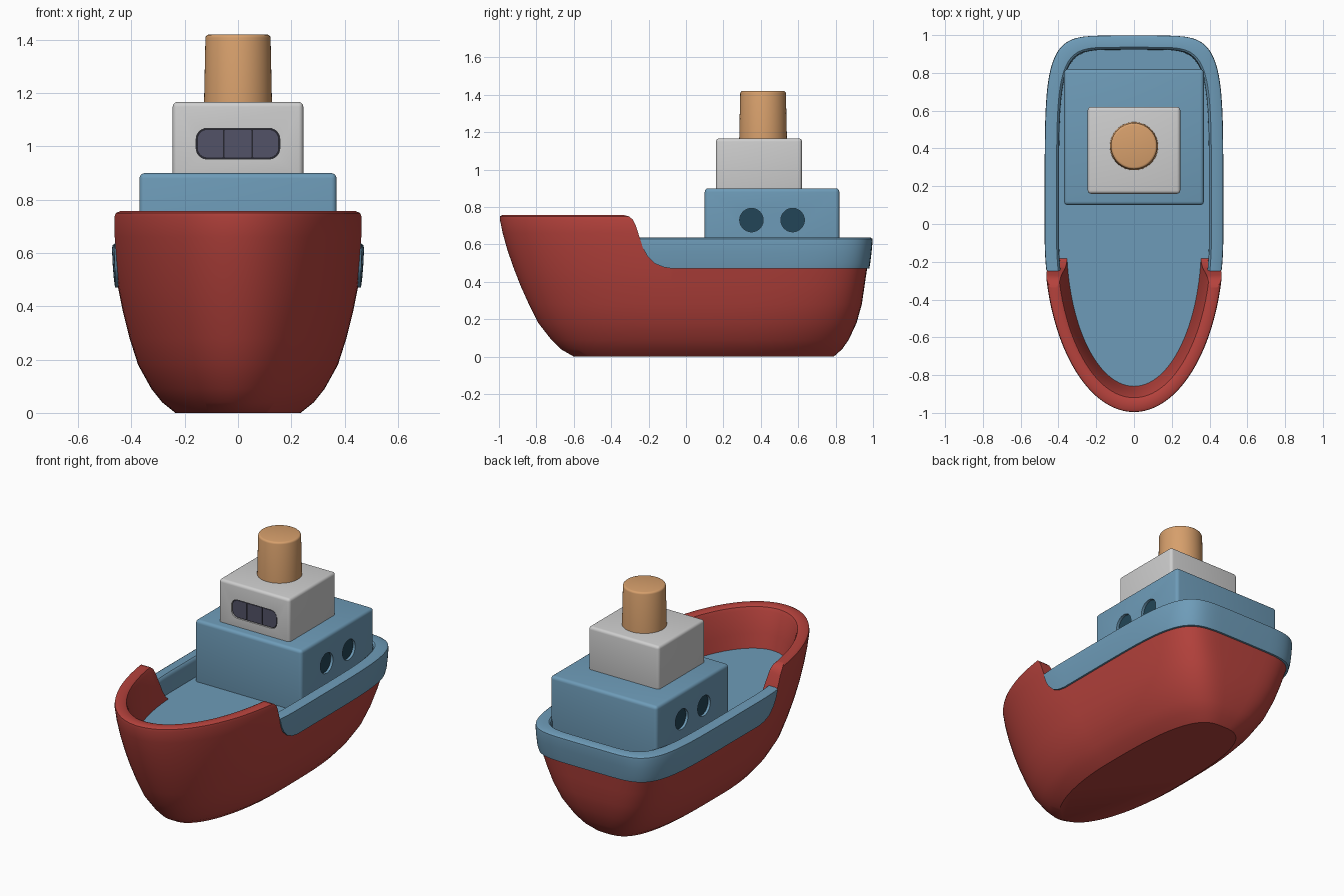
import bpy, bmesh, math
from mathutils import Vector, Matrix

if "Cube" in bpy.data.objects:
    bpy.data.objects.remove(bpy.data.objects["Cube"])


def material(name, r, g, b):
    m = bpy.data.materials.new(name)
    m.diffuse_color = (r, g, b, 1)
    m.use_nodes = True
    m.node_tree.nodes["Principled BSDF"].inputs["Base Color"].default_value = m.diffuse_color
    return m


RED = material("hull red", 0.47, 0.055, 0.046)
BLUE = material("deck blue", 0.155, 0.33, 0.48)
WHITE = material("cabin light grey", 0.62, 0.62, 0.62)
TAN = material("funnel tan", 0.68, 0.35, 0.15)
TEAL = material("porthole dark teal", 0.016, 0.06, 0.095)
SLATE = material("window slate", 0.085, 0.085, 0.135)
DARK = material("window frame dark", 0.02, 0.02, 0.03)

# hull stations: height, bow y, stern y, half width
STATIONS = [
    (0.00, -0.60, 0.79, 0.235), (0.04, -0.67, 0.835, 0.285), (0.09, -0.72, 0.87, 0.325),
    (0.18, -0.79, 0.912, 0.375), (0.28, -0.84, 0.94, 0.407), (0.38, -0.885, 0.955, 0.432),
    (0.47, -0.92, 0.968, 0.450), (0.57, -0.955, 0.985, 0.463), (0.66, -0.98, 0.998, 0.472),
    (0.757, -1.0, 1.0, 0.476)]


def finish(bm, name, mat, smooth=35):
    bmesh.ops.recalc_face_normals(bm, faces=bm.faces)
    me = bpy.data.meshes.new(name)
    bm.to_mesh(me)
    bm.free()
    me.materials.append(mat)
    ob = bpy.data.objects.new(name, me)
    bpy.context.collection.objects.link(ob)
    select(ob)
    bpy.ops.object.shade_smooth_by_angle(angle=math.radians(smooth))
    return ob


def select(ob):
    bpy.ops.object.select_all(action='DESELECT')
    ob.select_set(True)
    bpy.context.view_layer.objects.active = ob


def boolean(ob, cutter, op):
    cutter.hide_render = True
    m = ob.modifiers.new("cut", 'BOOLEAN')
    m.operation, m.object, m.solver = op, cutter, 'EXACT'
    select(ob)
    bpy.ops.object.modifier_apply(modifier=m.name)
    bpy.ops.object.shade_smooth_by_angle(angle=math.radians(35))


def outline(z, inset, shape_z, count=112):
    """Boat plan: elliptical bow, squarish stern, at the given station height."""
    for a, b in zip(STATIONS, STATIONS[1:]):
        if shape_z <= b[0]:
            break
    t = (shape_z - a[0]) / (b[0] - a[0])
    bow, stern, w = (a[i] + (b[i] - a[i]) * t for i in (1, 2, 3))
    bow, stern, w = bow + inset * 1.18, stern - inset, w - inset
    mid = -0.1 + 0.15 * (1 - shape_z / 0.757)
    n = 3 + 3 * min(1, shape_z / 0.5)
    pts = []
    for i in range(count):
        th = 2 * math.pi * i / count
        c, s = math.cos(th), math.sin(th)
        if s < 0:
            x, y = w * c, mid + (mid - bow) * s
        else:
            x = w * math.copysign(abs(c) ** (2 / n), c)
            y = mid + (stern - mid) * abs(s) ** (2 / n)
        pts.append((x, y, z))
    return pts


def loft(name, mat, section, closed=False):
    """section: (z, inset, station height) for each ring."""
    bm = bmesh.new()
    rings = [[bm.verts.new(p) for p in outline(*s)] for s in section]
    pairs = list(zip(rings, rings[1:]))
    if closed:
        pairs.append((rings[-1], rings[0]))
    else:
        bm.faces.new(rings[0])
        bm.faces.new(rings[-1])
    for a, b in pairs:
        for i in range(len(a)):
            j = (i + 1) % len(a)
            bm.faces.new((a[i], a[j], b[j], b[i]))
    return finish(bm, name, mat)


def prism(name, mat, profile, axis, lo, hi):
    """Extrude a 2D profile along x (profile y,z) or y (profile x,z)."""
    bm = bmesh.new()
    place = (lambda p, d: (d, p[0], p[1])) if axis == 'X' else (lambda p, d: (p[0], d, p[1]))
    face = bm.faces.new([bm.verts.new(place(p, lo)) for p in profile])
    ext = bmesh.ops.extrude_face_region(bm, geom=[face])
    shift = Vector(place((0, 0), hi - lo))
    bmesh.ops.translate(bm, vec=shift, verts=[v for v in ext['geom'] if isinstance(v, bmesh.types.BMVert)])
    return finish(bm, name, mat)


def box(name, mat, lo, hi, bevel):
    bm = bmesh.new()
    size, mid = Vector(hi) - Vector(lo), (Vector(hi) + Vector(lo)) / 2
    bmesh.ops.create_cube(bm, size=1, matrix=Matrix.Translation(mid) @ Matrix.Diagonal((*size, 1)))
    bmesh.ops.bevel(bm, geom=bm.edges[:], offset=bevel, segments=4, profile=0.5, affect='EDGES')
    return finish(bm, name, mat)


def circle(cy, cz, r, n=40):
    return [(cy + r * math.cos(2 * math.pi * i / n), cz + r * math.sin(2 * math.pi * i / n)) for i in range(n)]


def rounded(x0, x1, z0, z1, rl, rr):
    """Rounded rectangle with separate left and right corner radii."""
    pts = []
    for cx, cz, r, start in ((x1 - rr, z1 - rr, rr, 0), (x0 + rl, z1 - rl, rl, 90),
                             (x0 + rl, z0 + rl, rl, 180), (x1 - rr, z0 + rr, rr, 270)):
        for k in range(7):
            a = math.radians(start + 15 * k)
            pts.append((cx + r * math.cos(a), cz + r * math.sin(a)))
    return pts


# red hull with a thick bulwark at the bow
TOP = 0.757
hull = loft("hull", RED, [(s[0], 0, s[0]) for s in STATIONS[:-1]] + [
    (0.735, 0, 0.735), (0.75, 0.005, TOP), (0.757, 0.016, TOP), (0.757, 0.055, TOP),
    (0.75, 0.068, TOP), (0.73, 0.077, TOP), (0.60, 0.105, TOP), (0.47, 0.127, TOP)])

# blue railing around the middle and stern
railing = loft("stern_railing", BLUE, [
    (0.455, -0.012, 0.455), (0.50, -0.012, 0.50), (0.56, -0.009, 0.56), (0.615, -0.004, 0.63),
    (0.63, 0.001, 0.66), (0.637, 0.012, 0.66), (0.637, 0.062, 0.66), (0.63, 0.07, 0.66),
    (0.615, 0.074, 0.66), (0.455, 0.076, 0.66)], closed=True)

# the S-shaped step separates the red bow from the blue railing
step = [(-0.34, 0.9), (-0.335, 0.757), (-0.305, 0.75), (-0.285, 0.733), (-0.27, 0.705),
        (-0.248, 0.637), (-0.23, 0.58), (-0.205, 0.535), (-0.165, 0.497), (-0.12, 0.478),
        (-0.07, 0.47), (1.2, 0.47), (1.2, 0.9)]
cutter = prism("step_cutter", RED, step, 'X', -0.8, 0.8)
boolean(hull, cutter, 'DIFFERENCE')
boolean(railing, cutter, 'INTERSECT')
bpy.data.objects.remove(cutter)

# deck
loft("deck", BLUE, [(0.45, 0.04, 0.5), (0.515, 0.04, 0.5)])

# lower house, upper cabin and funnel
house = box("lower_house", BLUE, (-0.37, 0.10, 0.48), (0.37, 0.82, 0.90), 0.02)
cabin = box("upper_cabin", WHITE, (-0.245, 0.16, 0.88), (0.245, 0.62, 1.167), 0.018)
bm = bmesh.new()
bmesh.ops.create_cone(bm, cap_ends=True, segments=56, radius1=0.128, radius2=0.122, depth=0.28,
                      matrix=Matrix.Translation((0, 0.412, 1.28)))
rim = [e for e in bm.edges if all(v.co.z > 1.4 for v in e.verts)]
bmesh.ops.bevel(bm, geom=rim, offset=0.012, segments=3, profile=0.5, affect='EDGES')
finish(bm, "funnel", TAN)

# recessed round portholes on both sides
for side, label in ((-1, "left"), (1, "right")):
    for i, y in enumerate((0.35, 0.57)):
        hole = prism("porthole_cutter", TEAL, circle(y, 0.73, 0.063), 'X', side * 0.35, side * 0.42)
        boolean(house, hole, 'DIFFERENCE')
        bpy.data.objects.remove(hole)
        prism(f"porthole_{label}_{i + 1}", TEAL, circle(y, 0.73, 0.0635), 'X', side * 0.348, side * 0.354)

# recessed front window with three panes
slot = prism("window_cutter", DARK, rounded(-0.157, 0.157, 0.953, 1.068, 0.04, 0.04), 'Y', 0.10, 0.175)
boolean(cabin, slot, 'DIFFERENCE')
bpy.data.objects.remove(slot)
prism("window_frame", DARK, rounded(-0.158, 0.158, 0.952, 1.069, 0.04, 0.04), 'Y', 0.170, 0.178)
for name, x0, x1, rl, rr in (("left", -0.151, -0.056, 0.035, 0.003), ("middle", -0.05, 0.05, 0.003, 0.003),
                             ("right", 0.056, 0.151, 0.003, 0.035)):
    prism(f"window_pane_{name}", SLATE, rounded(x0, x1, 0.959, 1.062, rl, rr), 'Y', 0.166, 0.172)
